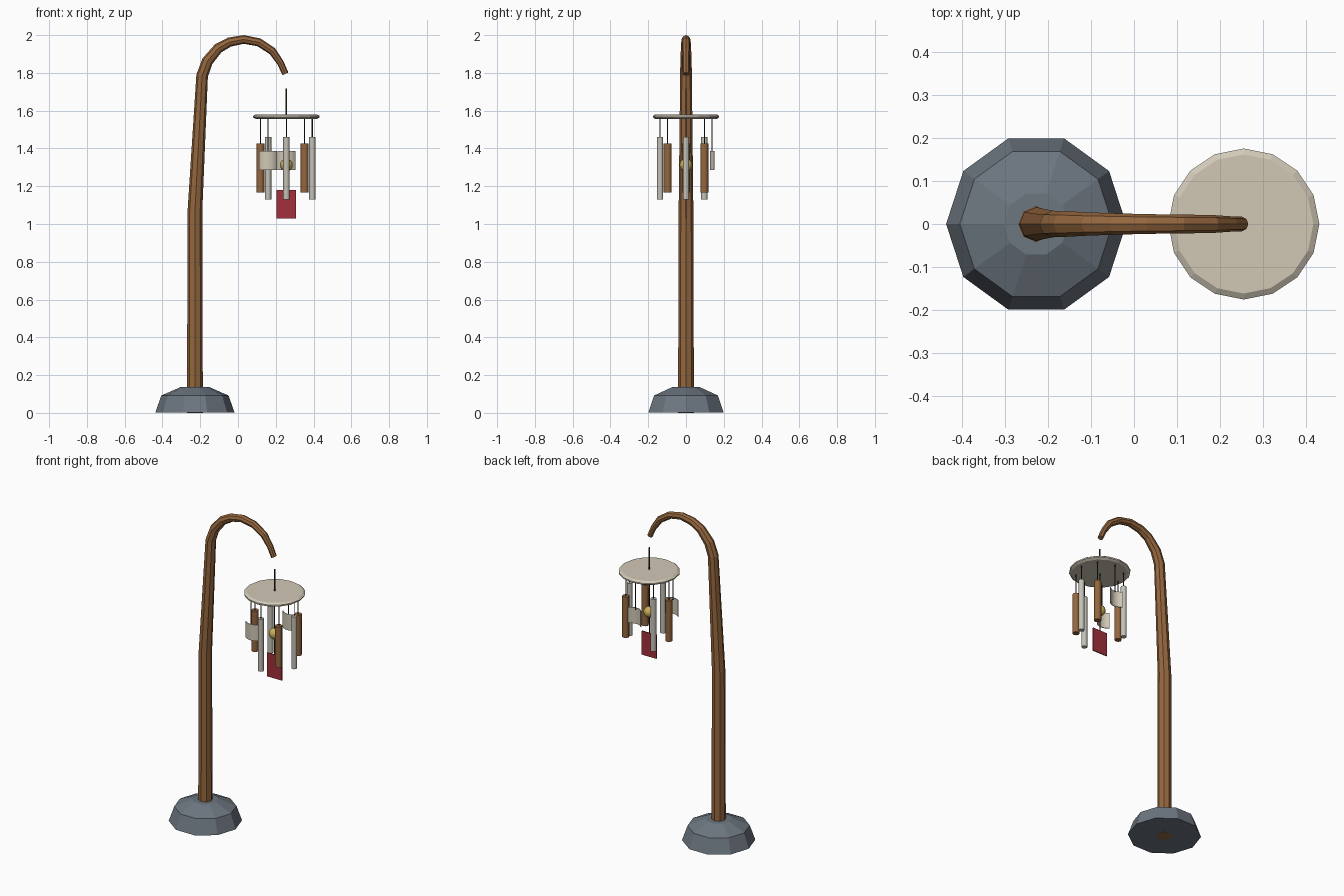
import bpy, bmesh, math
from mathutils import Vector

cube = bpy.data.objects.get("Cube")
if cube:
    bpy.data.objects.remove(cube, do_unlink=True)


def material(name, rgb):
    m = bpy.data.materials.new(name)
    m.use_nodes = True
    m.diffuse_color = (*rgb, 1)
    bsdf = m.node_tree.nodes["Principled BSDF"]
    bsdf.inputs["Base Color"].default_value = (*rgb, 1)
    bsdf.inputs["Roughness"].default_value = 0.7
    return m


wood = material("brown wood", (0.30, 0.135, 0.048))
slate = material("slate stone", (0.15, 0.18, 0.215))
shell = material("pale shell", (0.64, 0.58, 0.47))
metal = material("silver grey", (0.56, 0.54, 0.47))
brass = material("brass yellow", (0.58, 0.42, 0.10))
red = material("dark red", (0.36, 0.03, 0.045))
cord = material("dark cord", (0.04, 0.028, 0.02))


def finish(name, bm, mat, smooth=None):
    bmesh.ops.recalc_face_normals(bm, faces=bm.faces)
    mesh = bpy.data.meshes.new(name)
    bm.to_mesh(mesh)
    bm.free()
    mesh.materials.append(mat)
    ob = bpy.data.objects.new(name, mesh)
    bpy.context.collection.objects.link(ob)
    if smooth:
        bpy.ops.object.select_all(action="DESELECT")
        ob.select_set(True)
        bpy.context.view_layer.objects.active = ob
        bpy.ops.object.shade_smooth_by_angle(angle=math.radians(smooth))
    return ob


def skin(bm, rings):
    """Bridge matching vertex rings and cap both ends."""
    rows = [[bm.verts.new(p) for p in ring] for ring in rings]
    n = len(rows[0])
    for a, b in zip(rows, rows[1:]):
        for i in range(n):
            j = (i + 1) % n
            bm.faces.new((a[i], a[j], b[j], b[i]))
    bm.faces.new(rows[0])
    bm.faces.new(rows[-1])


def lathe(name, x, y, profile, sides, mat, smooth=None):
    bm = bmesh.new()
    turn = [2 * math.pi * i / sides for i in range(sides)]
    skin(bm, [[(x + r * math.cos(a), y + r * math.sin(a), z) for a in turn]
              for r, z in profile])
    return finish(name, bm, mat, smooth)


def rod(name, x, y, r, z0, z1, sides, mat, smooth=None):
    return lathe(name, x, y, [(r, z0), (r, z1)], sides, mat, smooth)


POLE_X, CHIME_X = -0.228, 0.256

# Stone foot
lathe("base", POLE_X, 0, [(0.21, 0.001), (0.178, 0.092), (0.075, 0.137)], 10, slate)

# Tapering pole bent into a hook: x, z, radius
path = [(POLE_X, 0, 0.042), (POLE_X, 1.07, 0.039), (-0.19, 1.785, 0.031),
        (-0.162, 1.862, 0.030), (-0.105, 1.93, 0.027), (-0.045, 1.963, 0.025),
        (0.03, 1.977, 0.023), (0.11, 1.962, 0.022), (0.182, 1.915, 0.021),
        (0.225, 1.853, 0.018), (0.251, 1.795, 0.017)]
centres = [Vector((x, 0, z)) for x, z, r in path]
rings = []
for i, c in enumerate(centres):
    before = (c - centres[i - 1]).normalized() if i else Vector((0, 0, 1))
    after = (centres[i + 1] - c).normalized() if i + 1 < len(centres) else before
    t = (before + after).normalized()
    across = Vector((t.z, 0, -t.x))
    rings.append([c + path[i][2] * (across * math.cos(a) + Vector((0, math.sin(a), 0)))
                  for a in (k * math.pi / 4 for k in range(8))])
bm = bmesh.new()
skin(bm, rings)
finish("hooked_pole", bm, wood)

# Top disc with bevelled rim
lathe("chime_disc", CHIME_X, 0,
      [(0.162, 1.556), (0.176, 1.564), (0.176, 1.572), (0.162, 1.581)], 16, shell)


# Curved hanging plate, bulging to the front
def curved_plate(name, x, y):
    bm = bmesh.new()
    half, radius, steps = math.radians(50), 0.062, 8
    arc = [half * (2 * k / steps - 1) for k in range(steps + 1)]
    outline = [(radius * math.sin(a), -radius * math.cos(a)) for a in arc]
    outline += [((radius - 0.004) * math.sin(a), -(radius - 0.004) * math.cos(a))
                for a in reversed(arc)]
    shift = radius - 0.011
    skin(bm, [[(x + u, y + v + shift, z) for u, v in outline] for z in (1.285, 1.386)])
    finish(name, bm, shell, 35)


# Ring of eight hangers: metal tube, wooden tube, plate, repeating
for k in range(8):
    a = k * math.pi / 4
    x, y = CHIME_X + 0.137 * math.cos(a), 0.137 * math.sin(a)
    kind = k % 3
    if kind == 0:
        top = 1.46
        rod(f"metal_tube_{k}", x, y, 0.017, 1.13, top, 10, metal, 40)
    elif kind == 1:
        top = 1.425
        rod(f"wooden_tube_{k}", x, y, 0.021, 1.167, top, 8, wood, 50)
    else:
        top = 1.38
        curved_plate(f"shell_plate_{k}", x, y)
    rod(f"string_{k}", x, y, 0.003, top - 0.005, 1.557, 6, cord)

# Central cord, striker ball and wind sail
rod("hanging_cord", CHIME_X, 0, 0.0045, 1.57, 1.718, 6, cord)
rod("centre_string", CHIME_X, 0, 0.003, 1.17, 1.57, 6, cord)
bm = bmesh.new()
bmesh.ops.create_uvsphere(bm, u_segments=12, v_segments=8, radius=0.034)
bmesh.ops.translate(bm, verts=bm.verts, vec=(CHIME_X, 0, 1.312))
finish("striker_ball", bm, brass, 50)
bm = bmesh.new()
bmesh.ops.create_cube(bm, size=1)
bmesh.ops.scale(bm, verts=bm.verts, vec=(0.103, 0.006, 0.15))
bmesh.ops.translate(bm, verts=bm.verts, vec=(CHIME_X, 0, 1.104))
finish("wind_sail", bm, red)
